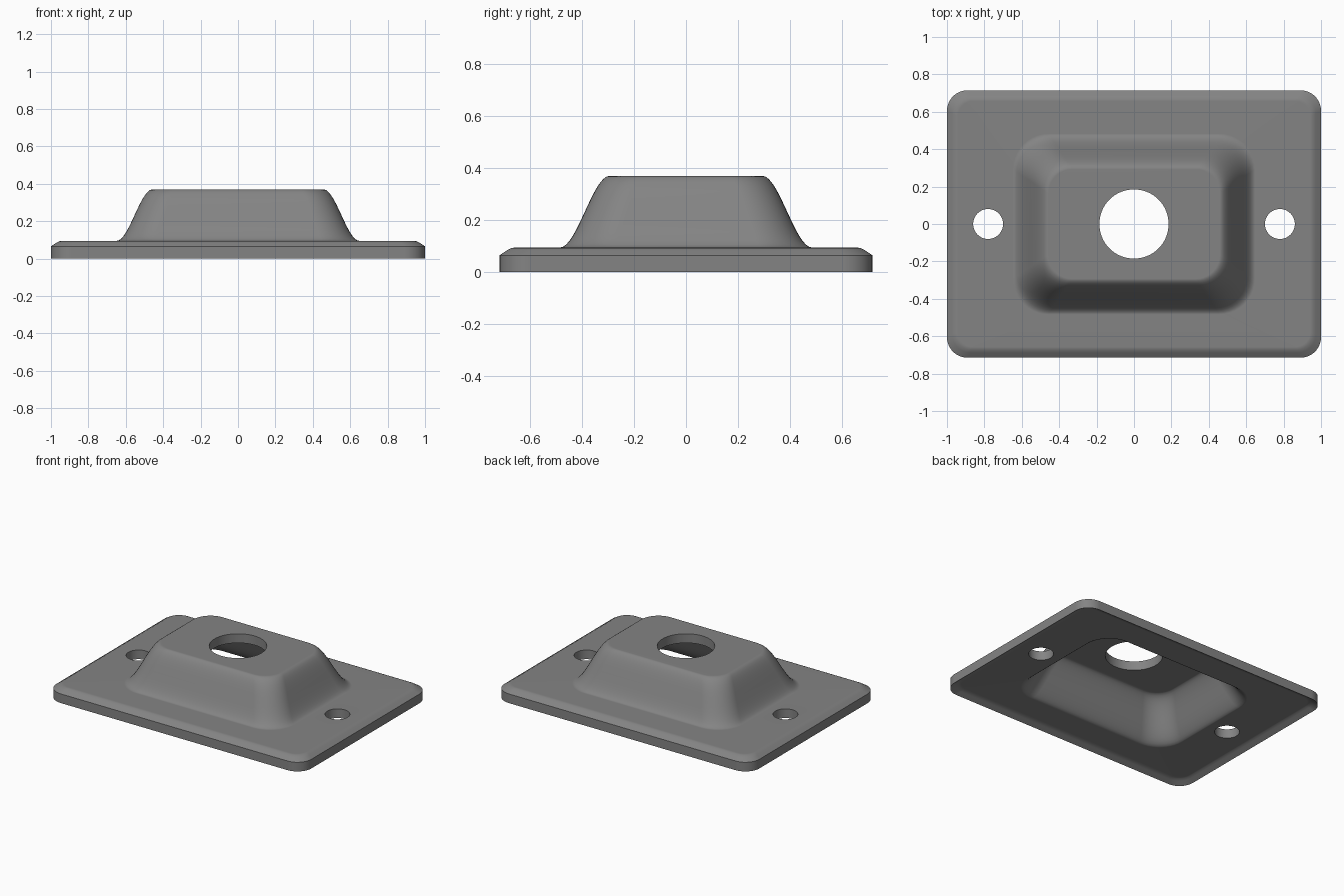
import bpy, bmesh, math

cube = bpy.data.objects.get("Cube")
if cube:
    bpy.data.objects.remove(cube, do_unlink=True)

CORNER_STEPS = 10
DOME_STEPS = 16
PLATE_TOP, DOME_TOP, WALL = 0.095, 0.37, 0.065


def rounded_rect(bm, hx, hy, r, z):
    """One ring of vertices around a rounded rectangle."""
    ring = []
    for q, (sx, sy) in enumerate([(1, 1), (-1, 1), (-1, -1), (1, -1)]):
        for i in range(CORNER_STEPS + 1):
            a = math.pi / 2 * (q + i / CORNER_STEPS)
            ring.append(bm.verts.new((sx * (hx - r) + r * math.cos(a),
                                      sy * (hy - r) + r * math.sin(a), z)))
    return ring


def loft(bm, rings):
    """Skin the rings and close both ends."""
    for lo, hi in zip(rings, rings[1:]):
        n = len(lo)
        for i in range(n):
            j = (i + 1) % n
            bm.faces.new((lo[i], lo[j], hi[j], hi[i]))
    bm.faces.new(rings[0][::-1])
    bm.faces.new(rings[-1])
    bmesh.ops.recalc_face_normals(bm, faces=bm.faces)


def sheet_sections(drop):
    """Pressed sheet from rim to dome top, lowered by drop."""
    out = []
    # Turned-down rim
    for inset, z in [(0, 0.065), (0.028, 0.084), (0.043, 0.092), (0.058, PLATE_TOP)]:
        out.append((1 - inset, 0.715 - inset, 0.11 - inset / 2, z - drop))
    # S-shaped dome wall
    for i in range(DOME_STEPS + 1):
        t = i / DOME_STEPS
        s = t * t * (3 - 2 * t)
        inset = 0.19 * t
        out.append((0.648 - inset, 0.483 - inset, 0.19 - 0.06 * t,
                    PLATE_TOP + (DOME_TOP - PLATE_TOP) * s - drop))
    return out


# Underside from cavity roof out to the rim, then the upper side back in
sections = sheet_sections(WALL)[::-1] + sheet_sections(0)

bm = bmesh.new()
loft(bm, [rounded_rect(bm, *s) for s in sections])
mesh = bpy.data.meshes.new("mounting_plate")
bm.to_mesh(mesh)
bm.free()
plate = bpy.data.objects.new("mounting_plate", mesh)
bpy.context.collection.objects.link(plate)

grey = bpy.data.materials.new("mid grey")
grey.use_nodes = True
grey.diffuse_color = (0.23, 0.23, 0.23, 1)
grey.node_tree.nodes["Principled BSDF"].inputs["Base Color"].default_value = (0.23, 0.23, 0.23, 1)
mesh.materials.append(grey)

# Centre opening and two screw holes
for name, x, radius in [("centre", 0, 0.185), ("left", 0.78, 0.08), ("right", -0.78, 0.08)]:
    bpy.ops.mesh.primitive_cylinder_add(vertices=64, radius=radius, depth=2, location=(x, 0, 0))
    cutter = bpy.context.object
    cutter.name = name + "_hole_cutter"
    cutter.hide_render = True
    cutter.data.materials.append(grey)
    cut = plate.modifiers.new(name + "_hole", "BOOLEAN")
    cut.operation = "DIFFERENCE"
    cut.solver = "EXACT"
    cut.object = cutter
    bpy.context.view_layer.objects.active = plate
    bpy.ops.object.modifier_apply(modifier=cut.name)
    bpy.data.objects.remove(cutter, do_unlink=True)

# Smooth curves, with shading on the flat areas kept even
bpy.ops.object.select_all(action="DESELECT")
plate.select_set(True)
bpy.context.view_layer.objects.active = plate
bpy.ops.object.shade_smooth_by_angle(angle=math.radians(35))
even = plate.modifiers.new("even_shading", "WEIGHTED_NORMAL")
even.keep_sharp = True
